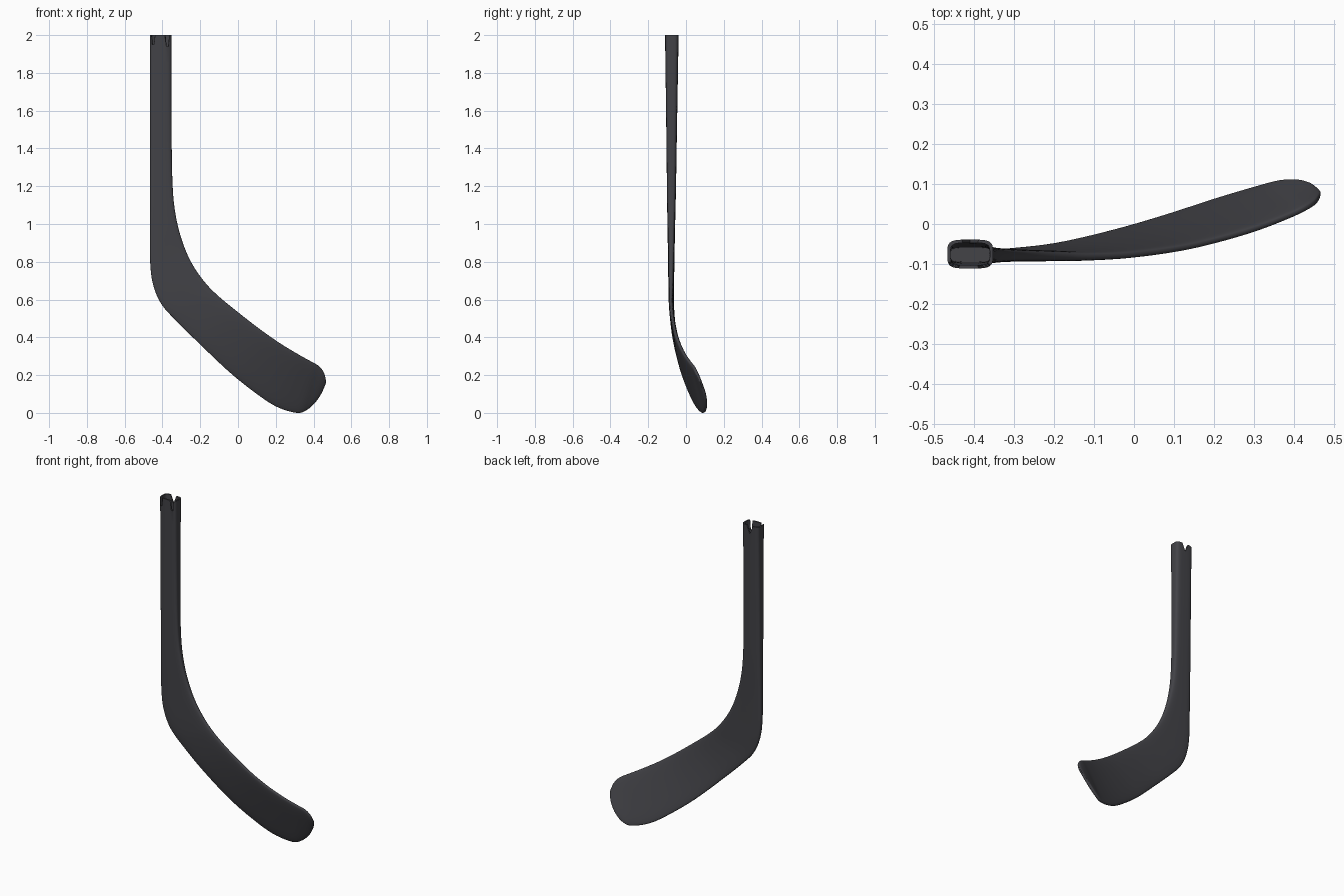
import bpy, bmesh
from math import sin, cos, pi, copysign
from mathutils import Vector

if "Cube" in bpy.data.objects:
    bpy.data.objects.remove(bpy.data.objects["Cube"])

# Stations from shaft top to blade tip:
# lower edge x, y, z, upper edge x, y, z, thickness
ROWS = [
    (-.466, -.075, 2.0, -.352, -.075, 2.0, .072),
    (-.466, -.076, 1.55, -.352, -.076, 1.55, .058),
    (-.466, -.077, 1.18, -.346, -.077, 1.2, .048),
    (-.466, -.078, .95, -.325, -.078, 1.02, .040),
    (-.464, -.078, .78, -.285, -.078, .88, .034),
    (-.447, -.078, .67, -.235, -.079, .775, .031),
    (-.405, -.077, .575, -.17, -.08, .685, .028),
    (-.33, -.071, .49, -.1, -.081, .615, .026),
    (-.2, -.055, .362, 0, -.076, .533, .025),
    (-.05, -.02, .22, .12, -.06, .44, .025),
    (.08, .018, .115, .22, -.037, .37, .025),
    (.2, .057, .035, .31, -.01, .315, .025),
    (.31, .09, .001, .385, .019, .273, .024),
    (.365, .104, .018, .428, .039, .248, .023),
    (.408, .106, .057, .453, .055, .216, .021),
    (.437, .100, .098, .463, .069, .184, .016),
    (.453, .091, .128, .466, .078, .163, .008),
]
N, SUB, POW = 48, 5, .48


def spline(rows, sub):
    """Catmull-Rom interpolation of all station values."""
    out = []
    for i in range(len(rows) - 1):
        a, b, c, d = (rows[min(max(i + k, 0), len(rows) - 1)] for k in (-1, 0, 1, 2))
        for s in range(sub):
            t = s / sub
            out.append([.5 * (2 * q + (r - p) * t + (2 * p - 5 * q + 4 * r - u) * t * t
                              + (3 * q - p - 3 * r + u) * t ** 3)
                        for p, q, r, u in zip(a, b, c, d)])
    return out + [list(rows[-1])]


def power(v):
    return copysign(abs(v) ** POW, v)


st = spline(ROWS, SUB)
low = [Vector(s[:3]) for s in st]
high = [Vector(s[3:6]) for s in st]
mid = [(a + b) / 2 for a, b in zip(low, high)]


def section(i, inset=0.0):
    """Rounded rectangular section across the stick at station i."""
    half = (high[i] - low[i]) / 2
    tangent = mid[min(i + 1, len(mid) - 1)] - mid[max(i - 1, 0)]
    normal = half.cross(tangent).normalized()
    u = half * (1 - inset / half.length)
    v = normal * (st[i][6] / 2 - inset)
    return [mid[i] + u * power(cos(2 * pi * k / N)) + v * power(sin(2 * pi * k / N))
            for k in range(N)]


def crack(ring):
    """Lower a few rim points to give the broken shaft end its notches."""
    for p in ring:
        front = p.y < -.075
        for x, depth, side in ((-.448, .05, True), (-.374, .06, True), (-.409, .05, False)):
            if front == side and abs(p.x - x) < .007:
                p.z -= depth
    return ring


bm = bmesh.new()


def add_ring(points):
    return [bm.verts.new(p) for p in points]


def bridge(a, b):
    for k in range(N):
        bm.faces.new((a[k], a[(k + 1) % N], b[(k + 1) % N], b[k]))


# hollow inside of the shaft, then rim, then outer skin down to the tip
rings = [add_ring(section(i, .008)) for i in range(8, 0, -1)]
rings.append(add_ring(crack(section(0, .008))))
rings.append(add_ring(crack(section(0))))
rings += [add_ring(section(i)) for i in range(1, len(st))]
for a, b in zip(rings, rings[1:]):
    bridge(a, b)
bm.faces.new(rings[0])
bm.faces.new(rings[-1])
bmesh.ops.recalc_face_normals(bm, faces=bm.faces)

mesh = bpy.data.meshes.new("stick_blade_and_shaft")
bm.to_mesh(mesh)
bm.free()
stick = bpy.data.objects.new("stick_blade_and_shaft", mesh)
bpy.context.collection.objects.link(stick)

# dark composite colour
mat = bpy.data.materials.new("dark_composite")
mat.diffuse_color = (.055, .055, .063, 1)
mat.use_nodes = True
mat.node_tree.nodes["Principled BSDF"].inputs["Base Color"].default_value = mat.diffuse_color
mesh.materials.append(mat)

bpy.context.view_layer.objects.active = stick
stick.select_set(True)
bpy.ops.object.shade_smooth_by_angle(angle=.7)
